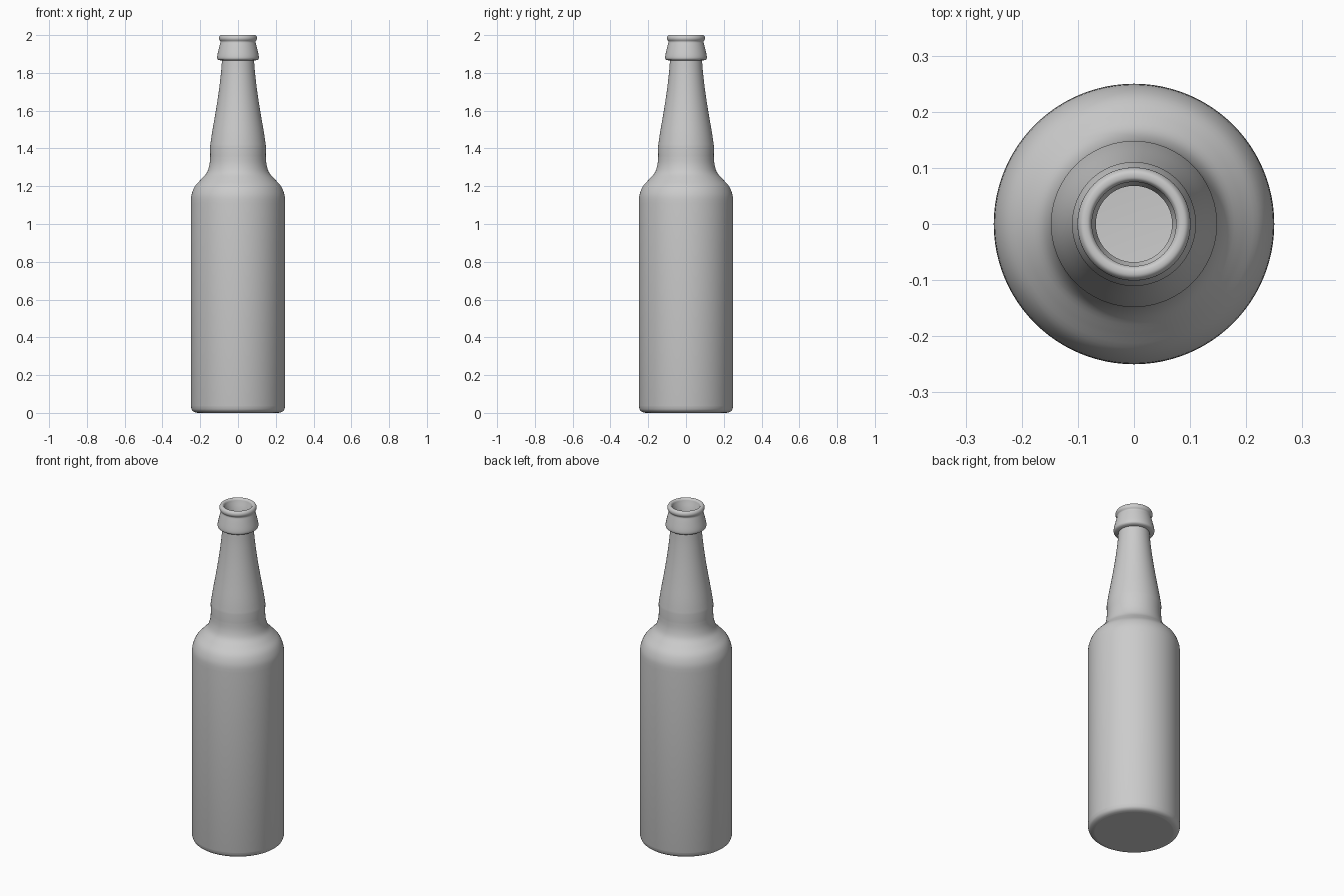
import bpy, bmesh, math
from mathutils import Vector

cube = bpy.data.objects.get("Cube")
if cube:
    bpy.data.objects.remove(cube, do_unlink=True)

SEGMENTS = 96

glass = bpy.data.materials.new("grey_glass")
glass.use_nodes = True
grey = (0.6, 0.6, 0.6, 1)
glass.diffuse_color = grey
glass.node_tree.nodes["Principled BSDF"].inputs["Base Color"].default_value = grey


def smooth_path(points, steps=4):
    """Rounded curve through (radius, height) points."""
    pts = [Vector(p) for p in points]
    pts = [pts[0]] + pts + [pts[-1]]
    path = []
    for a, b, c, d in zip(pts, pts[1:], pts[2:], pts[3:]):
        for i in range(steps):
            t = i / steps
            path.append(0.5 * (2 * b + (c - a) * t + (2 * a - 5 * b + 4 * c - d) * t * t
                               + (3 * b - a - 3 * c + d) * t ** 3))
    return path + [pts[-1]]


def lathe(name, profile):
    """Turn a profile around the vertical axis."""
    bm = bmesh.new()
    verts = [bm.verts.new((r, 0, z)) for r, z in profile]
    edges = [bm.edges.new(pair) for pair in zip(verts, verts[1:])]
    bmesh.ops.spin(bm, geom=verts + edges, cent=(0, 0, 0), axis=(0, 0, 1),
                   angle=math.tau, steps=SEGMENTS, use_merge=True)
    bmesh.ops.remove_doubles(bm, verts=bm.verts, dist=0.0003)
    bmesh.ops.recalc_face_normals(bm, faces=bm.faces)
    mesh = bpy.data.meshes.new(name)
    bm.to_mesh(mesh)
    bm.free()
    obj = bpy.data.objects.new(name, mesh)
    bpy.context.collection.objects.link(obj)
    mesh.materials.append(glass)
    bpy.ops.object.select_all(action='DESELECT')
    obj.select_set(True)
    bpy.context.view_layer.objects.active = obj
    bpy.ops.object.shade_smooth_by_angle(angle=math.radians(40))
    return obj


# Outer wall: flat base, rounded heel, straight body
base = [(0, 0), (0.212, 0)]
heel = smooth_path([(0.215, 0), (0.232, 0.005), (0.244, 0.016), (0.25, 0.036)])
shoulder = smooth_path([(0.25, 1.11), (0.246, 1.155), (0.228, 1.2), (0.195, 1.237),
                        (0.165, 1.272), (0.151, 1.315), (0.147, 1.36)])
neck = smooth_path([(0.148, 1.41), (0.138, 1.48), (0.119, 1.59),
                    (0.102, 1.7), (0.09, 1.8), (0.085, 1.865)])

# Collar and rolled lip
collar = smooth_path([(0.103, 1.868), (0.11, 1.876), (0.109, 1.895),
                      (0.1, 1.935), (0.093, 1.962)])
lip = smooth_path([(0.093, 1.967), (0.1, 1.978), (0.1, 1.99), (0.093, 2.0),
                   (0.081, 2.0), (0.075, 1.992)])

# Inner wall runs back down at a steady thickness
bore = [(0.075, 1.975), (0.068, 1.965), (0.068, 1.865)]
wall = 0.017
inside = [(r - wall, z) for r, z in reversed(shoulder + neck[:-1])]
floor = [(0.233, 0.045), (0.222, 0.026), (0.2, 0.02), (0, 0.02)]

lathe("bottle", base + heel + shoulder + neck + collar + lip + bore + inside + floor)
